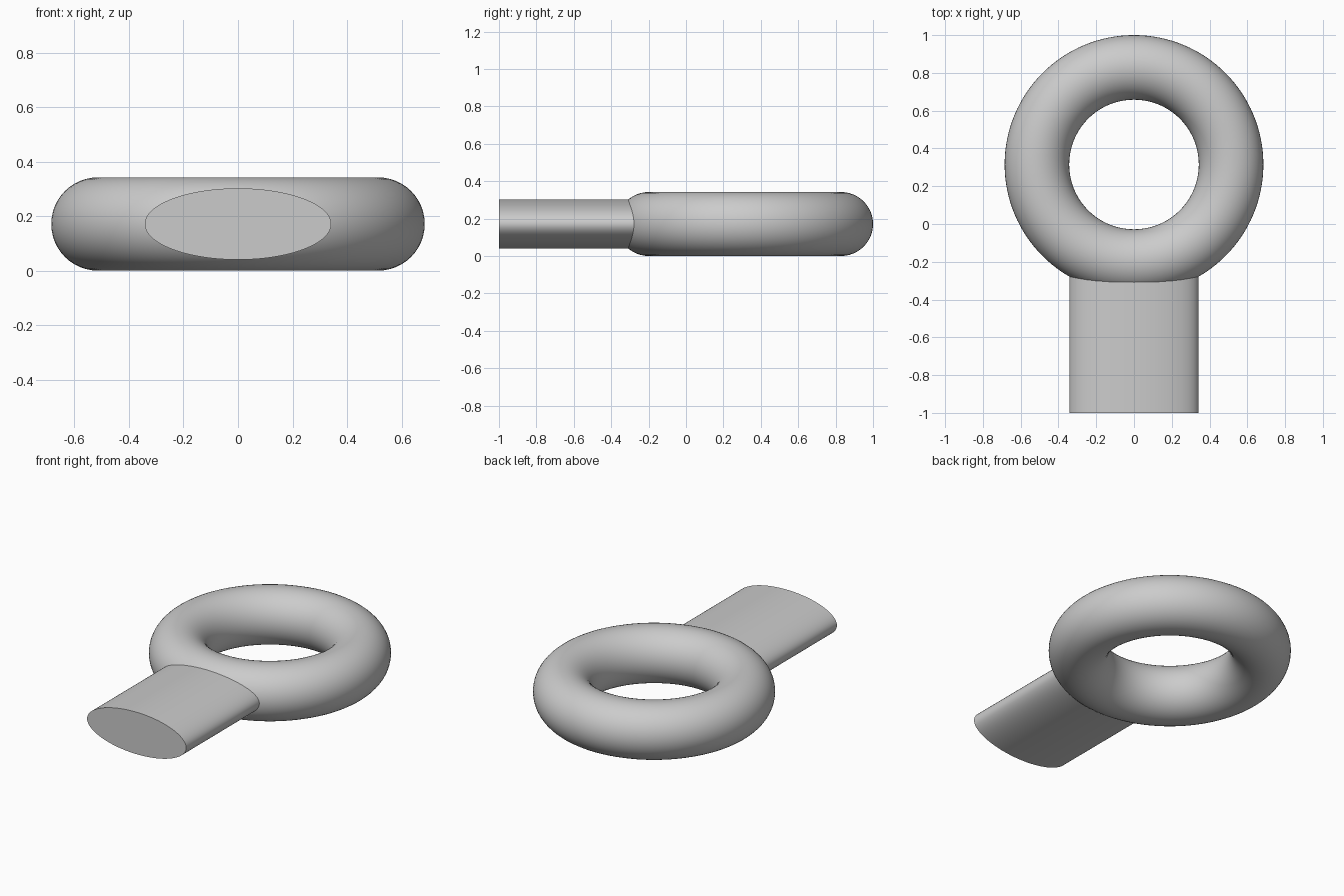
import bpy, math

if "Cube" in bpy.data.objects:
    bpy.data.objects.remove(bpy.data.objects["Cube"])

ZC = 0.171          # mid height shared by both parts
RING_Y = 0.315      # ring centre

grey = bpy.data.materials.new("light grey")
grey.diffuse_color = (0.6, 0.6, 0.6, 1)
grey.use_nodes = True
grey.node_tree.nodes["Principled BSDF"].inputs["Base Color"].default_value = grey.diffuse_color


def finish(name):
    ob = bpy.context.object
    ob.name = name
    ob.data.materials.append(grey)
    bpy.ops.object.transform_apply(location=True, rotation=True, scale=True)
    bpy.ops.object.shade_smooth_by_angle(angle=math.radians(40))
    return ob


# Round ring
bpy.ops.mesh.primitive_torus_add(
    major_radius=0.514, minor_radius=0.171, major_segments=128,
    minor_segments=48, location=(0, RING_Y, ZC))
finish("ring")

# Flattened oval shank, its inner end buried inside the ring
y0, y1 = -1.0, -0.2
bpy.ops.mesh.primitive_cylinder_add(
    vertices=96, radius=1, depth=y1 - y0,
    location=(0, (y0 + y1) / 2, ZC), rotation=(math.pi / 2, 0, 0))
bpy.context.object.scale = (0.342, 0.131, 1)
finish("shank")
